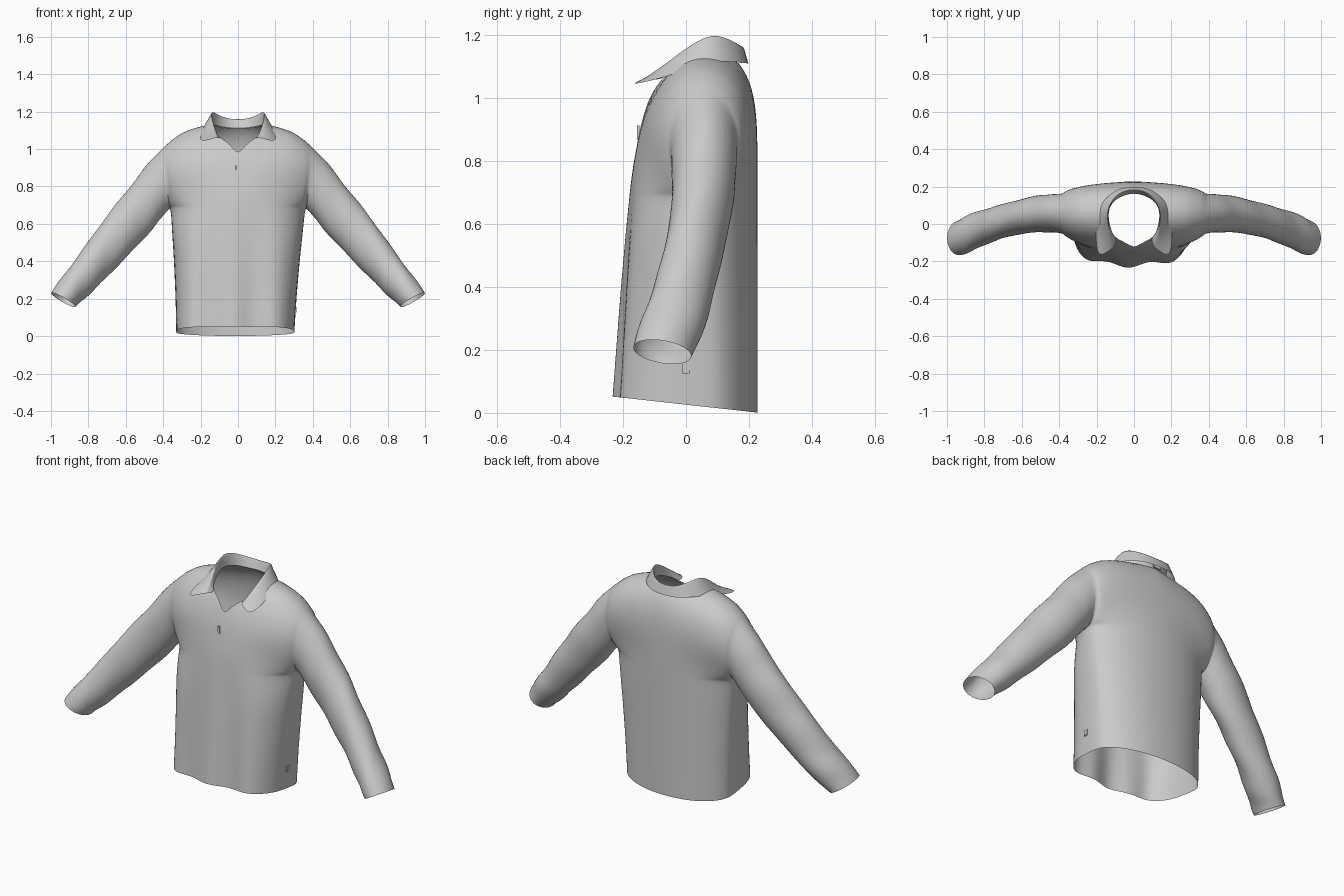
import bpy, bmesh, math
from mathutils import Vector

if "Cube" in bpy.data.objects:
    bpy.data.objects.remove(bpy.data.objects["Cube"])

grey = bpy.data.materials.new("light_grey_cloth")
grey.diffuse_color = (0.6, 0.6, 0.6, 1)
grey.use_nodes = True
grey.node_tree.nodes["Principled BSDF"].inputs["Base Color"].default_value = grey.diffuse_color


def interp(pts, x):
    """Piecewise linear lookup."""
    if x <= pts[0][0]:
        return pts[0][1]
    for (a, p), (b, q) in zip(pts, pts[1:]):
        if x <= b:
            return p + (q - p) * (x - a) / (b - a)
    return pts[-1][1]


def finish(name, bm, subsurf=1, angle=60):
    bmesh.ops.remove_doubles(bm, verts=bm.verts, dist=0.0004)
    bmesh.ops.recalc_face_normals(bm, faces=bm.faces)
    me = bpy.data.meshes.new(name)
    bm.to_mesh(me)
    bm.free()
    me.materials.append(grey)
    ob = bpy.data.objects.new(name, me)
    bpy.context.collection.objects.link(ob)
    if subsurf:
        mod = ob.modifiers.new("smooth", 'SUBSURF')
        mod.levels = mod.render_levels = subsurf
    for o in bpy.context.selected_objects:
        o.select_set(False)
    bpy.context.view_layer.objects.active = ob
    ob.select_set(True)
    bpy.ops.object.shade_smooth_by_angle(angle=math.radians(angle))
    return ob


def grid(bm, rows, closed=False):
    """Skin a list of equal-length point rows."""
    vs = [[bm.verts.new(p) for p in r] for r in rows]
    n = len(rows[0])
    for a, b in zip(vs, vs[1:]):
        for i in range(n if closed else n - 1):
            k = (i + 1) % n
            bm.faces.new((a[i], a[k], b[k], b[i]))


# Garment measurements
PIT, YC = 0.69, 0.055
WIDTH = [(0, .317), (.2, .325), (.4, .338), (.6, .355), (.69, .362), (.9, .385), (1.04, .39)]
FRONT = [(0, -.234), (.4, -.205), (.6, -.188), (.85, -.163), (1.2, -.15)]
SHOULDER = [(0, 1.16), (.15, 1.135), (.22, 1.12), (.3, 1.093), (.36, 1.053), (.4, 1.018)]
NECK_F = [(0, .972), (.03, 1.01), (.06, 1.037), (.12, 1.075), (.15, 1.135)]
NECK_B = [(0, 1.112), (.09, 1.115), (.15, 1.135)]
HALF = [0, .03, .06, .09, .12, .15, .19, .23, .27, .305, .335, .36, .38, .392, .4]
COLS = [-x for x in HALF[:0:-1]] + HALF
ROWS_LOW, ROWS_UP = 10, 12


def body_point(col, z, t, front):
    """Point on the front or back panel; t runs up the armhole, 0 to 1."""
    s = abs(col) / .4
    x = interp(WIDTH, z) * col / .4 - .015 * max(0, 1 - z / PIT)
    tau = max(0, min(1, (z - PIT) / (interp(SHOULDER, abs(col)) - PIT)))
    low = max(0, min(1, (.8 - z) / .8))
    p = 2.5 + .8 * low if front else 2.1
    # section softens smoothly above the armpit
    k = max(0, min(1, (z - .5) / .42))
    k = k * k * (3 - 2 * k)
    g = max(0, 1 - s ** p) ** (1 / p + ((.75 if front else .55) - 1 / p) * k)
    edge = .106 * math.sin(math.pi * t) * s ** (6 * (1 - k))
    if front:
        depth = (YC - interp(FRONT, z)) * math.sqrt(1 - tau ** 2.5)
        # soft vertical folds, fading towards the chest
        depth += low * (.016 * math.cos(x * 26 + .8) - .012) * min(1, 4 * g)
    else:
        depth = .172 * math.sqrt(1 - tau ** 5)
    d = edge + (depth - edge) * g
    return Vector((x, YC + (-d if front else d), z))


def panel_rows(front):
    rows = []
    for j in range(ROWS_LOW):
        row = []
        for c in COLS:
            hem = .026 - .11 * body_point(c, .03, 0, front).y
            row.append(body_point(c, hem + (PIT - hem) * j / ROWS_LOW, 0, front))
        rows.append(row)
    for j in range(ROWS_UP + 1):
        t = j / ROWS_UP
        rise = (1 - math.cos(math.pi * t)) / 2
        row = []
        for c in COLS:
            top = interp(SHOULDER, abs(c))
            if abs(c) < .15:
                top = interp(NECK_F if front else NECK_B, abs(c))
            row.append(body_point(c, PIT + (top - PIT) * rise, t, front))
        rows.append(row)
    return rows


# Sleeve stations: upper x, upper z, lower x, lower z, front y, back y
SLEEVE = [
    (.465, .945, .39, .652, -.045, .163), (.55, .835, .455, .573, -.045, .155),
    (.65, .71, .557, .46, -.052, .134), (.75, .58, .665, .352, -.078, .104),
    (.85, .435, .757, .257, -.112, .078), (.935, .325, .825, .195, -.15, .05),
    (1.0, .23, .868, .157, -.168, .018)]


def sleeve_rows(front, back, side):
    edge = -1 if side > 0 else 0
    f = [r[edge] for r in front[ROWS_LOW:]]
    b = [r[edge] for r in back[ROWS_LOW:]]
    rows = [f + b[-2:0:-1]]
    # halve the stations so the tube bends evenly
    st = []
    for a, c in zip(SLEEVE, SLEEVE[1:]):
        st += [a, tuple((u + v) / 2 for u, v in zip(a, c))]
    st.append(SLEEVE[-1])
    for k, (ux, uz, lx, lz, yf, yb) in enumerate(st):
        ring = []
        for i in range(2 * ROWS_UP):
            a = math.pi * i / ROWS_UP
            w = (1 - math.cos(a)) / 2
            y = (yf + yb) / 2 - (yb - yf) / 2 * math.sin(a)
            wave = .003 * math.sin(k * 1.9 + 2 * a) if 0 < k < len(st) - 1 else 0
            tilt = .015 * math.sin(a) * k / len(st)
            ring.append(Vector((side * (lx + (ux - lx) * w + wave), y + wave,
                                lz + (uz - lz) * w + wave + tilt)))
        rows.append(ring)
    return rows


# Shirt body and sleeves, one continuous cloth sheet
bm = bmesh.new()
front, back = panel_rows(True), panel_rows(False)
grid(bm, front)
grid(bm, back)
for side in (1, -1):
    grid(bm, sleeve_rows(front, back, side), closed=True)
finish("shirt_body_and_sleeves", bm)

# Collar: neck seam, fold line and outer leaf edge from centre back to front
mid = len(COLS) // 2
SEAM = [back[-1][mid + i] for i in (0, 2, 4, 5)] + [front[-1][mid + i] for i in (4, 3)]
FOLD = [(0, .186, 1.16), (.08, .172, 1.17), (.138, .095, 1.215), (.14, .03, 1.185),
        (.128, -.04, 1.13), (.108, -.125, 1.06)]
LEAF = [(0, .2, 1.108), (.09, .194, 1.11), (.175, .12, 1.118), (.2, .04, 1.105),
        (.205, -.06, 1.066), (.197, -.19, 1.036)]


def both(half):
    pts = [Vector(p) for p in half]
    return [Vector((-p.x, p.y, p.z)) for p in pts[:0:-1]] + pts


bm = bmesh.new()
seam, fold, leaf = both(SEAM), both(FOLD), both(LEAF)
roll = [a.lerp(b, .12) + Vector((0, 0, .004)) for a, b in zip(fold, leaf)]
grid(bm, [seam, fold, roll, leaf])
finish("collar", bm, subsurf=2)


def plate(name, centre, size):
    bm = bmesh.new()
    bmesh.ops.create_cube(bm, size=1)
    for v in bm.verts:
        v.co = Vector(centre) + Vector(a * b for a, b in zip(v.co, size))
    return finish(name, bm, subsurf=0, angle=30)


# Small sewn details
loop_y = body_point(-.012, .88, .5, True).y
plate("placket_loop", (-.012, loop_y - .002, .89), (.01, .008, .045))
plate("neck_label", (0, .176, 1.125), (.045, .005, .03))
plate("side_tab", (.308, 0, .14), (.008, .022, .03))
